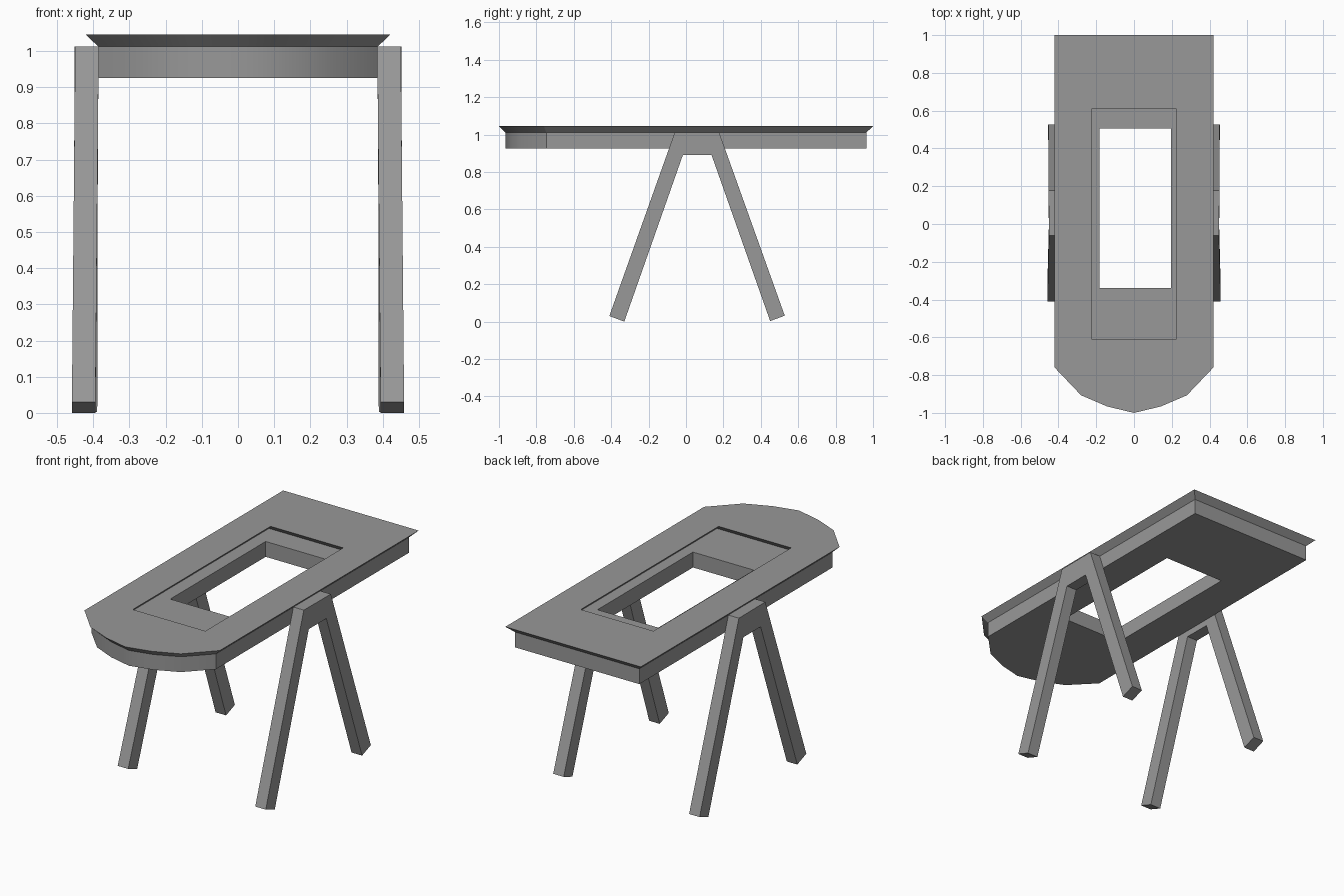
import bpy, bmesh
from math import radians

if "Cube" in bpy.data.objects:
    bpy.data.objects.remove(bpy.data.objects["Cube"])

grey = bpy.data.materials.new("dark_grey")
grey.diffuse_color = (0.315, 0.315, 0.315, 1)
grey.use_nodes = True
grey.node_tree.nodes["Principled BSDF"].inputs["Base Color"].default_value = grey.diffuse_color


def finish(name, bm):
    bmesh.ops.recalc_face_normals(bm, faces=bm.faces)
    mesh = bpy.data.meshes.new(name)
    bm.to_mesh(mesh)
    bm.free()
    mesh.materials.append(grey)
    obj = bpy.data.objects.new(name, mesh)
    bpy.context.collection.objects.link(obj)
    bpy.ops.object.select_all(action='DESELECT')
    obj.select_set(True)
    bpy.context.view_layer.objects.active = obj
    bpy.ops.object.shade_smooth_by_angle(angle=radians(30))
    return obj


def add_loop(bm, points, z):
    return [bm.verts.new((x, y, z)) for x, y in points]


def band(bm, a, b):
    n = len(a)
    for i in range(n):
        j = (i + 1) % n
        bm.faces.new((a[i], a[j], b[j], b[i]))


def fill_between(bm, outer, inner, nz):
    edges = []
    for loop in (outer, inner):
        for i in range(len(loop)):
            edges.append(bm.edges.get((loop[i - 1], loop[i])))
    bmesh.ops.triangle_fill(bm, edges=edges, use_beauty=True, normal=(0, 0, nz))


def outline(half):
    # half outline from back corner to front tip, mirrored to the other side
    return half + [(-x, y) for x, y in reversed(half) if x > 0]


def rect(x0, x1, y0, y1):
    return [(x0, y0), (x1, y0), (x1, y1), (x0, y1)]


TOP, LIP, LOW = 1.045, 1.012, 0.926
rim = outline([(0.42, 1.0), (0.42, -0.76), (0.28, -0.907), (0.142, -0.966), (0, -1.0)])
apron = outline([(0.386, 0.965), (0.386, -0.747), (0.26, -0.877), (0.132, -0.934), (0, -0.966)])
opening = rect(-0.225, 0.225, -0.61, 0.61)
undercut = rect(-0.258, 0.258, -0.643, 0.643)
hole = rect(-0.182, 0.195, -0.34, 0.505)

# Table top: flared rim, apron, undercut recess and through hole
bm = bmesh.new()
outer = [add_loop(bm, rim, TOP), add_loop(bm, apron, LIP), add_loop(bm, apron, LOW)]
inner = [add_loop(bm, opening, TOP), add_loop(bm, undercut, LIP),
         add_loop(bm, hole, LIP), add_loop(bm, hole, LOW)]
for loops in (outer, inner):
    for a, b in zip(loops, loops[1:]):
        band(bm, a, b)
fill_between(bm, outer[0], inner[0], 1)
fill_between(bm, outer[2], inner[3], -1)
finish("table_top", bm)

# Legs: inverted V profile (y, z, outward splay), mirrored to the other side
profile = [(-0.06, 1.012, 0), (0.177, 1.012, 0.002),
           (0.528, 0.032, 0.004), (0.45, 0.003, 0.004),
           (0.137, 0.89, 0.002), (-0.017, 0.89, 0.001),
           (-0.33, 0.0, 0.009), (-0.41, 0.03, 0.009)]
bm = bmesh.new()
sides = [[bm.verts.new((x + s, y, z)) for y, z, s in profile] for x in (0.385, 0.45)]
band(bm, *sides)
for side in sides:
    for quad in ((0, 1, 4, 5), (1, 2, 3, 4), (0, 5, 6, 7)):
        bm.faces.new([side[i] for i in quad])
legs = finish("side_legs", bm)
mirror = legs.modifiers.new("mirror", 'MIRROR')
mirror.use_axis[0] = True
mirror.use_mirror_merge = False
